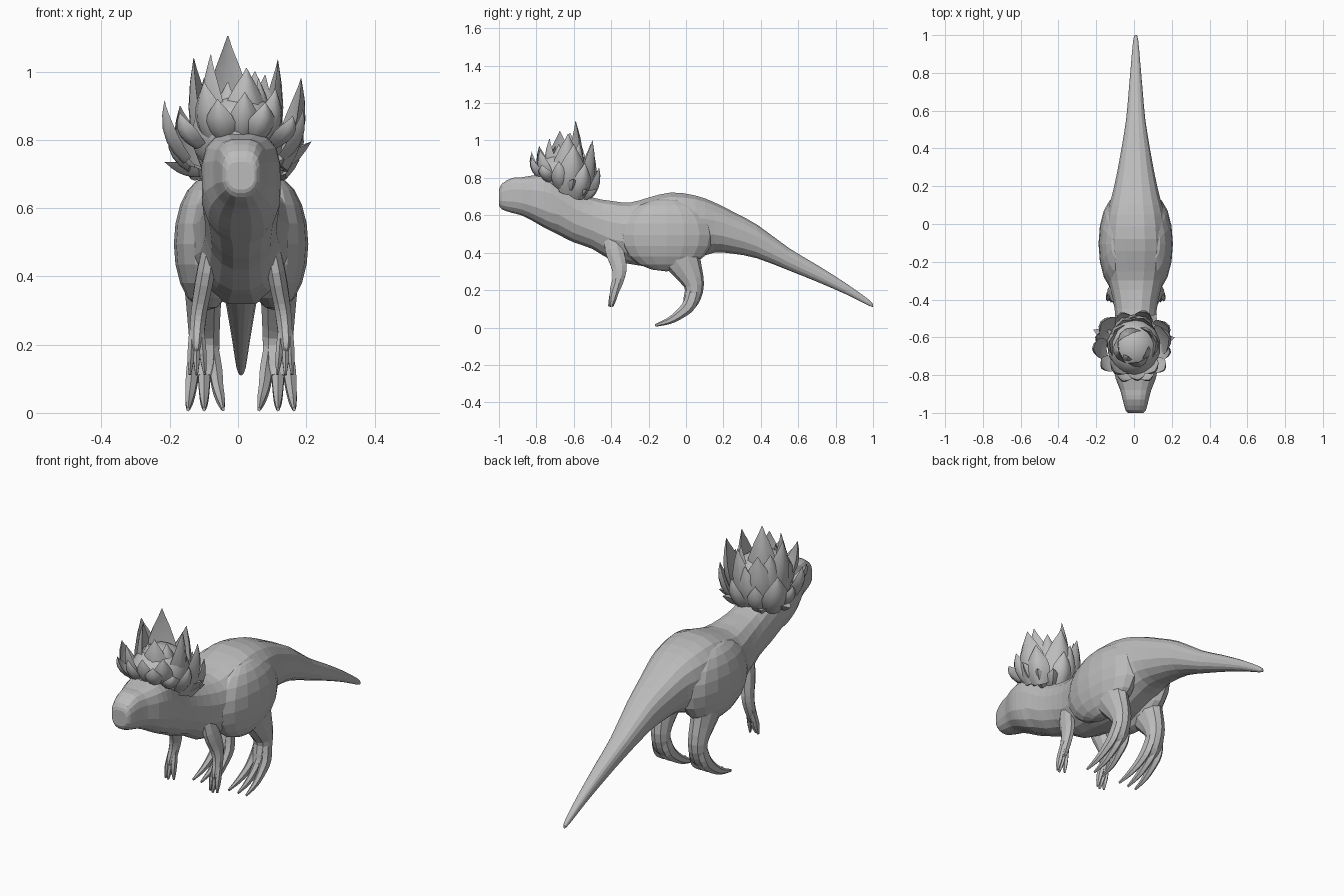
import bpy, bmesh, math
from mathutils import Vector

if "Cube" in bpy.data.objects:
    bpy.data.objects.remove(bpy.data.objects["Cube"])

OFF = 0.009  # body sits slightly right of the crest-inclusive centre
mat = bpy.data.materials.new("stone grey")
mat.diffuse_color = (0.5, 0.5, 0.5, 1)
mat.use_nodes = True
mat.node_tree.nodes["Principled BSDF"].inputs["Base Color"].default_value = mat.diffuse_color


def smooth(rows, k):
    """Catmull-Rom resampling of rows of numbers."""
    out = []
    for i in range(len(rows) - 1):
        p0, p1, p2 = rows[max(i - 1, 0)], rows[i], rows[i + 1]
        p3 = rows[min(i + 2, len(rows) - 1)]
        for j in range(k):
            t = j / k
            out.append(tuple(
                0.5 * (2 * b + (c - a) * t + (2 * a - 5 * b + 4 * c - d) * t * t
                       + (3 * b - a - 3 * c + d) * t ** 3)
                for a, b, c, d in zip(p0, p1, p2, p3)))
    return out + [tuple(rows[-1])]


def skin(bm, rings):
    """Bridge rings of points and cap both ends."""
    vs = [[bm.verts.new(p) for p in r] for r in rings]
    n = len(vs[0])
    for a, b in zip(vs, vs[1:]):
        for i in range(n):
            j = (i + 1) % n
            bm.faces.new((a[i], a[j], b[j], b[i]))
    bm.faces.new(vs[0][::-1])
    bm.faces.new(vs[-1])


def finish(name, bm, mirror=False, angle=None, x=OFF):
    bmesh.ops.recalc_face_normals(bm, faces=bm.faces[:])
    me = bpy.data.meshes.new(name)
    bm.to_mesh(me)
    bm.free()
    me.materials.append(mat)
    ob = bpy.data.objects.new(name, me)
    bpy.context.collection.objects.link(ob)
    ob.location.x = x
    if mirror:
        ob.modifiers.new("Mirror", 'MIRROR')
    if angle:
        bpy.context.view_layer.objects.active = ob
        ob.select_set(True)
        bpy.ops.object.shade_smooth_by_angle(angle=math.radians(angle))
        ob.select_set(False)
    return ob


def limb(bm, rows, n=8, k=3):
    """Tube along rows of (x, y, z, half width, half depth)."""
    rows = smooth(rows, k)
    rings = []
    for i, (x, y, z, rx, rd) in enumerate(rows):
        t = Vector(rows[min(i + 1, len(rows) - 1)][:3]) - Vector(rows[max(i - 1, 0)][:3])
        d = t.cross(Vector((1, 0, 0))).normalized()
        s = d.cross(t).normalized()
        rings.append([Vector((x, y, z)) + s * rx * math.cos(a) + d * rd * math.sin(a)
                      for a in (2 * math.pi * (m + .5) / n for m in range(n))])
    skin(bm, rings)


def ellipsoid(bm, centre, radii, u, v):
    r = bmesh.ops.create_uvsphere(bm, u_segments=u, v_segments=v, radius=1)
    for w in r["verts"]:
        w.co = Vector([c + q * s for c, q, s in zip(centre, w.co, radii)])


# Head, trunk and tail: (y, top, bottom, half width)
profile = [
    (-1.0, .735, .655, .04), (-.985, .768, .632, .055), (-.93, .80, .613, .07),
    (-.88, .803, .60, .083), (-.82, .813, .57, .107), (-.76, .82, .535, .117),
    (-.68, .80, .495, .115), (-.6, .74, .455, .108), (-.5, .695, .42, .108),
    (-.4, .677, .36, .122), (-.3, .668, .34, .148), (-.2, .695, .325, .168),
    (-.08, .722, .32, .172), (.05, .706, .365, .155), (.15, .67, .40, .128),
    (.25, .62, .395, .105), (.38, .55, .37, .08), (.55, .425, .305, .052),
    (.7, .335, .245, .038), (.85, .24, .18, .025), (.97, .155, .12, .014),
    (1.0, .125, .11, .006)]
bm = bmesh.new()
rings = []
N = 16
for y, top, bot, w in smooth(profile, 2):
    ring = []
    e = .65 if y < -.7 else .78  # boxier head
    for m in range(N):
        a = 2 * math.pi * (m + .5) / N
        c, s = math.cos(a), math.sin(a)
        px = math.copysign(abs(c) ** e, c) * w * (1 if s > 0 else 1 - .24 * s * s)
        pz = math.copysign(abs(s) ** e, s) / math.cos(math.pi / N) ** e
        ring.append((px, y, (top + bot) / 2 + pz * (top - bot) / 2))
    rings.append(ring)
skin(bm, rings)
finish("body", bm)

# Thighs, swelling gently out of the trunk
bm = bmesh.new()
ellipsoid(bm, (.10, -.105, .495), (.097, .25, .195), 16, 10)
finish("thigh", bm, mirror=True)

# Hind legs with three long toes
bm = bmesh.new()
limb(bm, [(.11, -.06, .44, .065, .13), (.11, -.005, .335, .054, .09),
          (.108, .043, .225, .047, .054), (.107, .025, .14, .043, .042),
          (.107, -.005, .10, .026, .022)], 10)
for base, mid, tip in ((.082, .068, .053), (.108, .108, .108), (.134, .147, .155)):
    limb(bm, [(base, .04, .19, .018, .036), (base * .4 + mid * .6, .018, .122, .021, .036),
              (mid, -.03, .074, .018, .027), (mid * .4 + tip * .6, -.09, .036, .013, .018),
              (tip, -.165, .011, .005, .007)], 6)
finish("hind_leg", bm, mirror=True)

# Forelegs with three fingers
bm = bmesh.new()
limb(bm, [(.08, -.40, .53, .022, .04), (.102, -.385, .42, .028, .052),
          (.119, -.358, .325, .026, .044), (.127, -.362, .26, .024, .034),
          (.131, -.382, .20, .02, .028), (.131, -.39, .175, .01, .015)], 8)
for base, tip, y in ((.117, .106, -.395), (.131, .13, -.41), (.143, .15, -.40)):
    limb(bm, [(base, -.368, .24, .010, .02), (base * .5 + tip * .5, -.388, .17, .012, .022),
              (tip, y, .112, .004, .007)], 6)
finish("foreleg", bm, mirror=True)

# Crest: overlapping leaf-shaped spikes, given by their tips
tips = [
    (-.03, -.59, 1.105), (-.08, -.675, 1.05), (.025, -.73, 1.01), (.117, -.63, 1.035),
    (-.13, -.62, 1.04), (.185, -.6, .98), (.05, -.5, 1.0), (-.06, -.51, .98),
    (-.1, -.785, .97), (.11, -.78, .95), (.02, -.825, .94), (-.06, -.83, .92),
    (.08, -.825, .91), (-.215, -.66, .915), (.19, -.68, .89), (.215, -.6, .795),
    (-.215, -.56, .735), (-.2, -.6, .83), (-.17, -.76, .88), (.16, -.77, .87),
    (.18, -.54, .88), (-.17, -.52, .90), (.06, -.465, .855), (-.07, -.475, .84),
    (.0, -.49, .92), (.12, -.475, .74), (-.1, -.48, .72), (.18, -.53, .74),
    (.06, -.68, .98), (-.03, -.70, .97), (.08, -.57, .99), (-.10, -.56, .98)]
CY = -.65
bm = bmesh.new()
for tip in tips:
    tip = Vector(tip)
    h = Vector((tip.x, tip.y - CY, 0))
    out = h.normalized()
    low = tip.z < .8
    base = Vector((0, CY, 0)) + h * (.5 if low else .7)
    base.z = min(.80, max(.69, .735 - .6 * (base.y - CY)))
    bend = Vector((0, CY, 0)) + out * max(h.length * 1.02, .11)
    bend.z = base.z + .4 * (tip.z - base.z)
    if low:
        bend = (base + tip) / 2
    hw = .034 if low else min(.08, max(.045, .3 * (tip - base).length))
    thick = .7 if low else .3
    rings = []
    for t, w in ((0, .75), (.2, .95), (.4, 1), (.6, .86), (.8, .5), (.92, .2), (1, .02)):
        p = base * (1 - t) ** 2 + bend * 2 * t * (1 - t) + tip * t * t
        tan = ((bend - base) * (1 - t) + (tip - bend) * t).normalized()
        side = tan.cross(out).normalized()
        n = side.cross(tan)
        w *= hw
        rings.append([p + side * w - n * w * .35, p + side * w * .5 + n * w * thick * .5,
                      p + n * w * thick, p - side * w * .5 + n * w * thick * .5,
                      p - side * w - n * w * .35, p - n * w * .15])
    skin(bm, rings)
finish("crest_spikes", bm, angle=40, x=0)

# Crest core filling the middle of the tuft
bm = bmesh.new()
ellipsoid(bm, (0, -.65, .815), (.14, .155, .13), 14, 8)
finish("crest_core", bm, angle=40, x=0)
